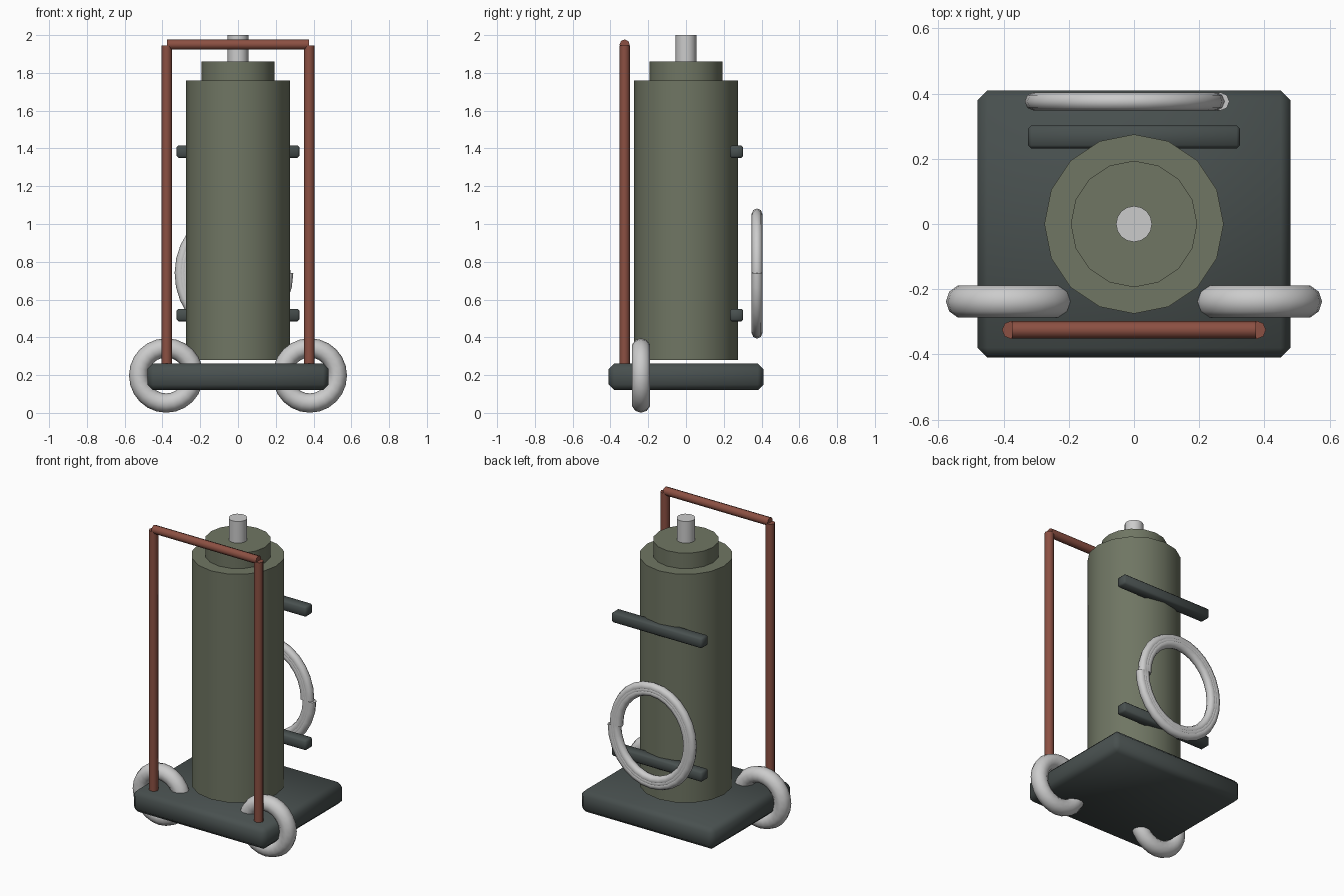
import bpy, math

if "Cube" in bpy.data.objects:
    bpy.data.objects.remove(bpy.data.objects["Cube"])

def material(name, rgb):
    m = bpy.data.materials.new(name)
    m.diffuse_color = (*rgb, 1)
    m.use_nodes = True
    m.node_tree.nodes["Principled BSDF"].inputs["Base Color"].default_value = m.diffuse_color
    return m

olive = material("olive_paint", (0.16, 0.18, 0.125))
dark = material("dark_steel", (0.065, 0.08, 0.078))
rust = material("rust_red", (0.26, 0.08, 0.055))

def finish(name, mat=None, angle=40):
    ob = bpy.context.object
    ob.name = name
    if mat:
        ob.data.materials.append(mat)
    bpy.ops.object.shade_smooth_by_angle(angle=math.radians(angle))
    return ob

def box(name, lo, hi, bevel, mat):
    bpy.ops.mesh.primitive_cube_add(size=1, location=[(a + b) / 2 for a, b in zip(lo, hi)])
    ob = bpy.context.object
    ob.scale = [b - a for a, b in zip(lo, hi)]
    bpy.ops.object.transform_apply(location=False, rotation=False, scale=True)
    mod = ob.modifiers.new("bevel", 'BEVEL')
    mod.width, mod.segments = bevel, 1
    bpy.ops.object.modifier_apply(modifier="bevel")
    return finish(name, mat, 60)

def tube(name, loc, r, length, sides, mat=None, rot=(0, 0, 0), angle=50):
    bpy.ops.mesh.primitive_cylinder_add(vertices=sides, radius=r, depth=length,
                                        location=loc, rotation=rot)
    return finish(name, mat, angle)

# Base plate
box("base_plate", (-0.48, -0.41, 0.12), (0.48, 0.41, 0.262), 0.03, dark)

# Tank, cap and valve
tube("tank", (0, 0, 1.02), 0.275, 1.48, 16, olive)
tube("tank_cap", (0, 0, 1.81), 0.194, 0.10, 16, olive)
tube("valve", (0, 0, 1.92), 0.055, 0.16, 16)

# Push handle
for side, s in (("left", -1), ("right", 1)):
    tube(f"handle_post_{side}", (s * 0.377, -0.325, 1.10), 0.028, 1.69, 8, rust)
tube("handle_bar", (0, -0.325, 1.95), 0.027, 0.75, 8, rust, (0, math.pi / 2, 0))

# Wheels
for side, s in (("left", -1), ("right", 1)):
    bpy.ops.mesh.primitive_torus_add(location=(s * 0.38, -0.238, 0.198),
                                     rotation=(math.pi / 2, 0, 0),
                                     major_segments=24, minor_segments=10,
                                     major_radius=0.146, minor_radius=0.051)
    finish(f"wheel_{side}", angle=60)

# Straps across the back of the tank
for label, z in (("lower", 0.518), ("upper", 1.383)):
    box(f"strap_{label}", (-0.325, 0.232, z - 0.033), (0.325, 0.303, z + 0.033), 0.01, dark)

# Coiled hose: slightly oval spiral behind the tank
turns, steps = 3, 28
curve = bpy.data.curves.new("hose_coil", 'CURVE')
curve.dimensions = '3D'
curve.bevel_depth = 0.028
curve.bevel_resolution = 2
curve.use_fill_caps = True
spline = curve.splines.new('POLY')
n = turns * steps
spline.points.add(n)
for i, p in enumerate(spline.points):
    a = 2 * math.pi * i / steps
    r = 0.245 + 0.045 * i / n
    p.co = (-0.025 + r * math.cos(a), 0.376, 0.742 + 1.12 * r * math.sin(a), 1)
hose = bpy.data.objects.new("hose_coil", curve)
bpy.context.collection.objects.link(hose)
